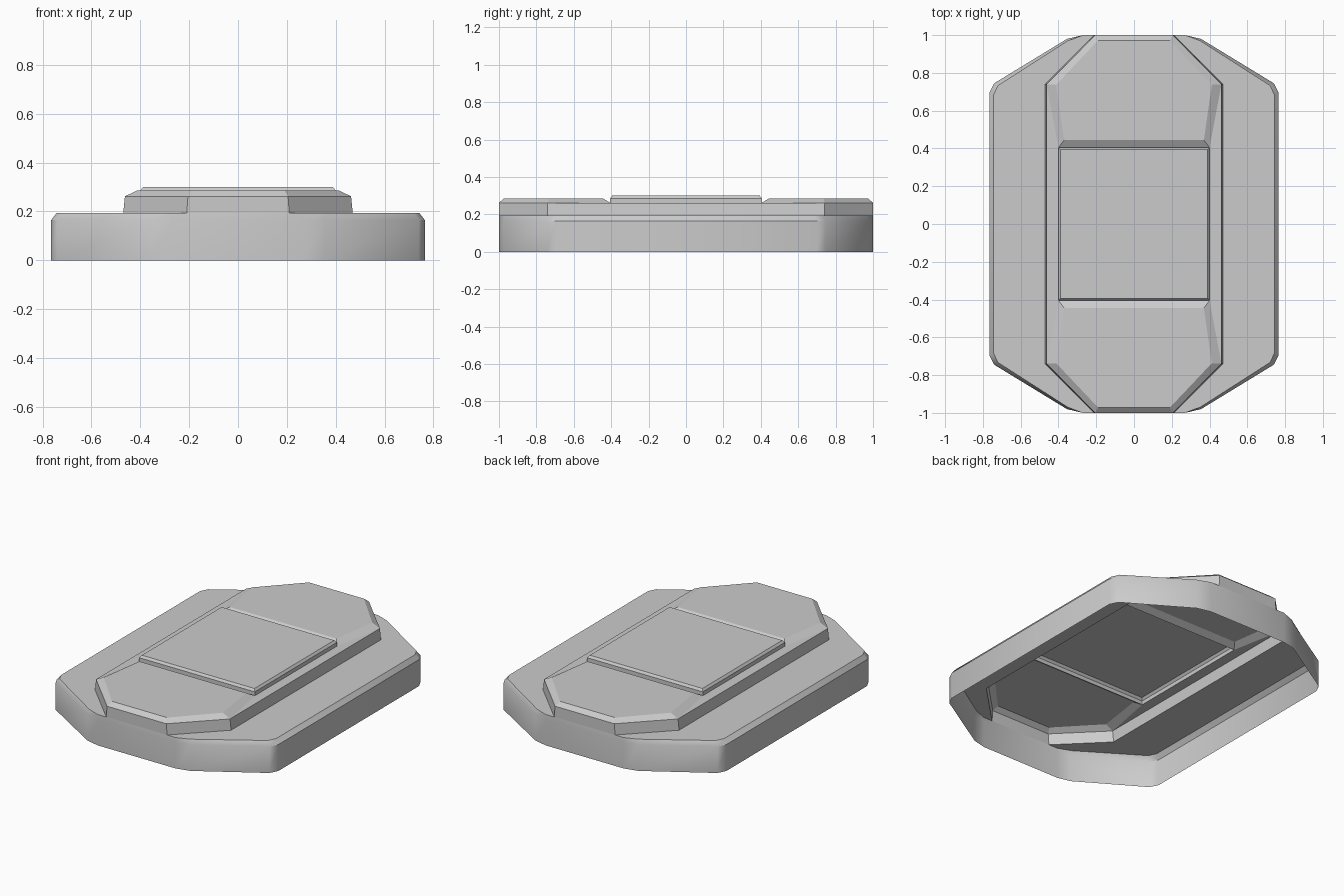
import bpy, bmesh, math

if "Cube" in bpy.data.objects:
    bpy.data.objects.remove(bpy.data.objects["Cube"])


def ring(points, z):
    return [(x, y, z) for x, y in points]


def quarter_part(name, lofts=(), caps=(), angle=20):
    """Build one quarter from lofted rows and flat caps, then mirror in x and y."""
    bm = bmesh.new()

    def face(pts):
        bm.faces.new([bm.verts.new(p) for p in pts])

    for low, high in lofts:
        for i in range(len(low) - 1):
            face([low[i], low[i + 1], high[i + 1], high[i]])
    for cap in caps:
        face(cap)
    # mirror copies with the winding corrected
    for axis in (0, 1):
        src = bm.faces[:]
        for f in src:
            pts = []
            for v in reversed(f.verts):
                p = list(v.co)
                p[axis] = -p[axis]
                pts.append(p)
            face(pts)
    bmesh.ops.remove_doubles(bm, verts=bm.verts, dist=1e-4)
    # merge coplanar faces across the mirror seams
    bmesh.ops.dissolve_limit(bm, angle_limit=math.radians(0.5),
                             verts=bm.verts[:], edges=bm.edges[:])
    mesh = bpy.data.meshes.new(name)
    bm.to_mesh(mesh)
    bm.free()
    obj = bpy.data.objects.new(name, mesh)
    bpy.context.collection.objects.link(obj)
    bpy.ops.object.select_all(action='DESELECT')
    obj.select_set(True)
    bpy.context.view_layer.objects.active = obj
    bpy.ops.object.shade_smooth_by_angle(angle=math.radians(angle))
    return obj


# Heights
Z_RIM, Z_BASE, Z_TIER, Z_PAD = 0.165, 0.193, 0.262, 0.286

# Base shell: open underneath, bevelled rim, opening under the raised tier
outer = [(.765, 0), (.765, .695), (.74, .745), (.355, .98), (.27, 1), (0, 1)]
inset = [(.743, 0), (.743, .685), (.72, .733), (.35, .97), (.27, 1), (0, 1)]
tier = [(.47, 0), (.47, .74), (.21, 1), (0, 1)]
tier_top = [(.463, 0), (.463, .74), (.205, 1), (0, 1)]
quarter_part(
    "base_shell",
    lofts=[(ring(outer, 0), ring(outer, Z_RIM)),
           (ring(outer, Z_RIM), ring(inset, Z_BASE))],
    caps=[ring(inset[:5] + [tier[2], tier[1], tier[0]], Z_BASE)],
    angle=35)

# Raised tier: eight-sided wall and the narrow ledge beside the centre panel
quarter_part(
    "raised_tier",
    lofts=[(ring(tier, Z_BASE), ring(tier_top, Z_TIER))],
    caps=[ring([(.463, 0), (.463, .74), (.40, .405), (.40, 0)], Z_TIER)])

# End pads: bevelled plates in front of and behind the centre panel
pad_low = [(0, .405), (.40, .405), (.463, .74), (.205, 1), (0, 1)]
pad_high = [(0, .445), (.37, .445), (.412, .737), (.19, .972), (0, .972)]
quarter_part(
    "end_pads",
    lofts=[(ring(pad_low, Z_TIER), ring(pad_high, Z_PAD))],
    caps=[ring(pad_high, Z_PAD)])

# Centre panel: square plate with a small bevelled edge
square = [(.40, 0), (.40, .405), (0, .405)]
square_in = [(.389, 0), (.389, .394), (0, .394)]
quarter_part(
    "centre_panel",
    lofts=[(ring(square, Z_TIER), ring(square, Z_PAD)),
           (ring(square, Z_PAD), ring(square_in, .30))],
    caps=[ring(square_in + [(0, 0)], .30)])
